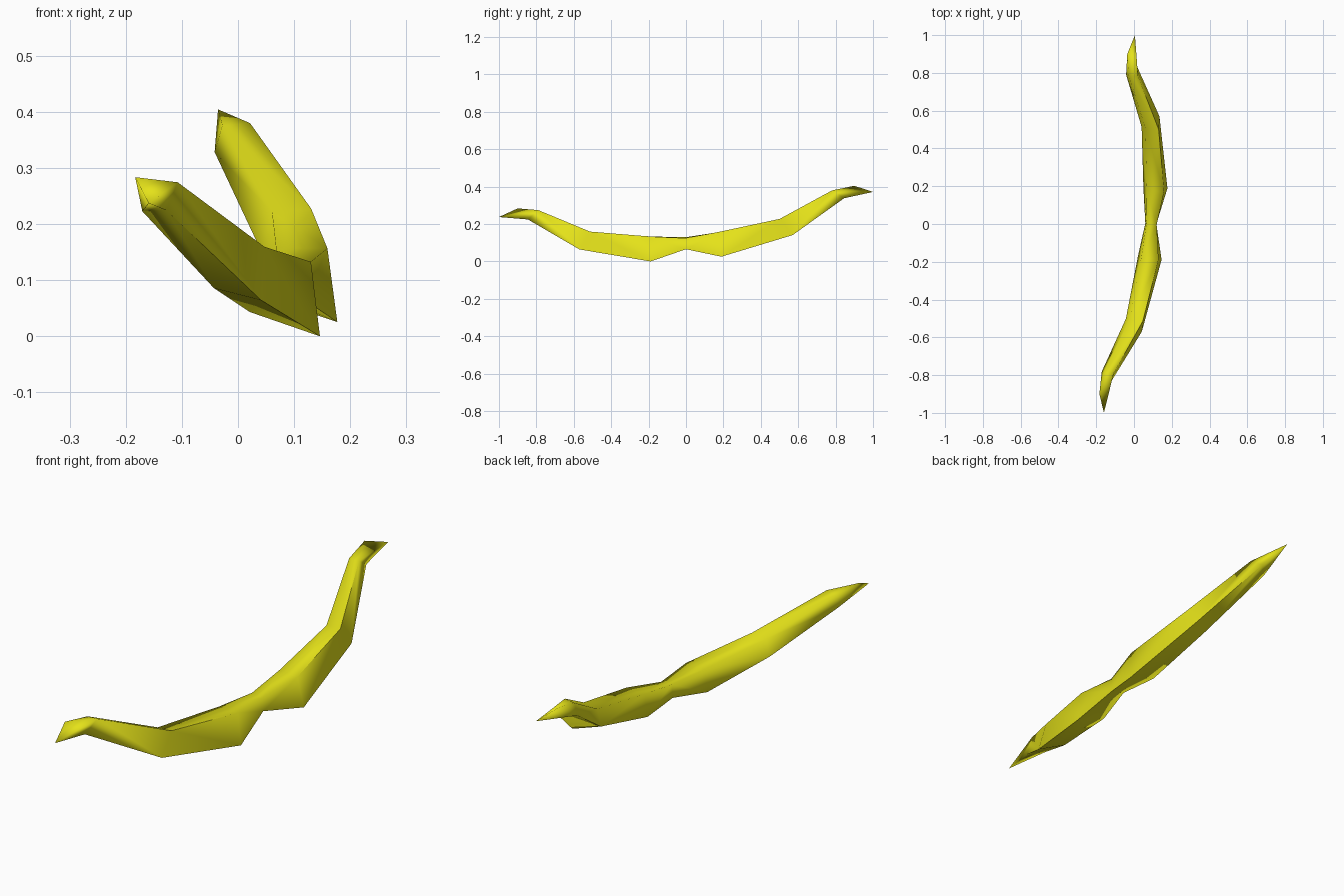
import bpy, bmesh, math
from mathutils import Vector

if "Cube" in bpy.data.objects:
    bpy.data.objects.remove(bpy.data.objects["Cube"])

# Tilted frame of the bow: across its width, along its length, toward the string
turn = math.atan(0.106)
side = Vector((0.774, 0, 0.633))
string_dir = Vector((-0.633, 0, 0.774))
y_axis = Vector((0, 1, 0))
across = side * math.cos(turn) - y_axis * math.sin(turn)
along = side * math.sin(turn) + y_axis * math.cos(turn)
grip_centre = Vector((0.09, 0, 0.1))


def place(w, v, h):
    return grip_centre + across * w + along * v + string_dir * h


# Half-limb stations: length, edge height, half width, crown height,
# ridge length, ridge height
stations = [
    (0.00, 0.000, 0.039, 0.038, 0.00, -0.045),
    (0.18, 0.000, 0.071, 0.058, 0.19, -0.113),
    (0.51, 0.073, 0.0585, 0.112, 0.573, 0.003),
    (0.79, 0.260, 0.041, 0.288, 0.85, 0.234),
]

bm = bmesh.new()


def ring(station, sign):
    v, h, w, crown, rv, rh = station
    points = [(-w, v, h), (0, rv, rh), (w, v, h), (0, v, crown)]
    return [bm.verts.new(place(a, sign * b, c)) for a, b, c in points]


# Grip section shared by both limbs
middle = ring(stations[0], 1)
for sign in (-1, 1):
    rings = [middle] + [ring(s, sign) for s in stations[1:]]
    for a, b in zip(rings, rings[1:]):
        for i in range(4):
            j = (i + 1) % 4
            bm.faces.new((a[i], a[j], b[j], b[i]))
    # Hooked limb end: raised nock and pointed tip
    left, ridge, right, crown = rings[-1]
    nock = bm.verts.new(place(0, sign * 0.905, 0.315))
    tip = bm.verts.new(place(0, sign * 1.0056, 0.264))
    for tri in ((left, crown, nock), (crown, right, nock), (left, nock, tip),
                (nock, right, tip), (right, ridge, tip), (ridge, left, tip)):
        bm.faces.new(tri)

bmesh.ops.recalc_face_normals(bm, faces=bm.faces)
mesh = bpy.data.meshes.new("bow_stave")
bm.to_mesh(mesh)
bm.free()
bow = bpy.data.objects.new("bow_stave", mesh)
bpy.context.collection.objects.link(bow)

# Yellow finish
yellow = bpy.data.materials.new("yellow")
yellow.diffuse_color = (0.78, 0.76, 0.01, 1)
yellow.use_nodes = True
yellow.node_tree.nodes["Principled BSDF"].inputs["Base Color"].default_value = yellow.diffuse_color
mesh.materials.append(yellow)

# Rounded string side, sharp outer ridge
bpy.context.view_layer.objects.active = bow
bow.select_set(True)
bpy.ops.object.shade_smooth_by_angle(angle=math.radians(85))
